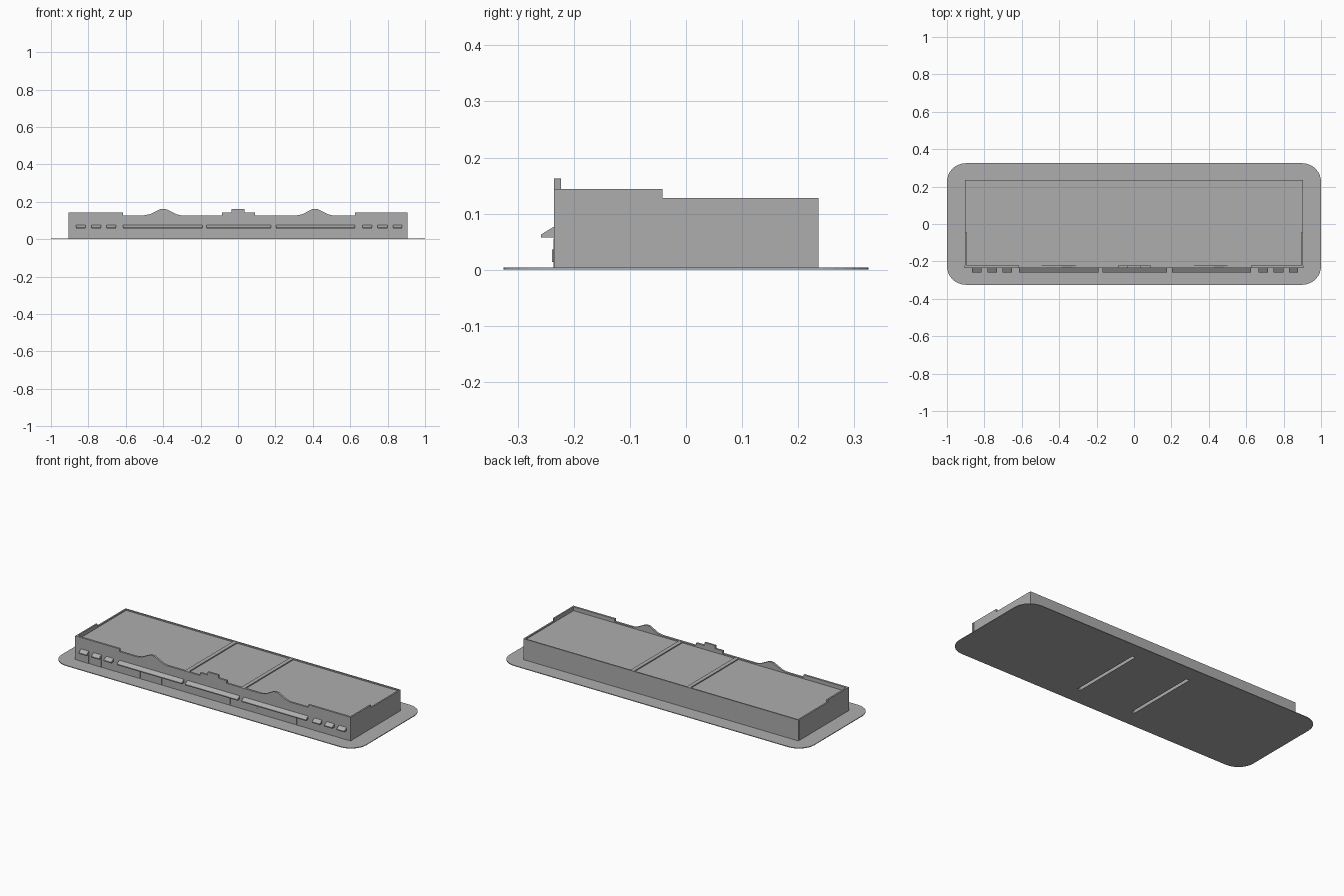
import bpy, bmesh, math

if "Cube" in bpy.data.objects:
    bpy.data.objects.remove(bpy.data.objects["Cube"])

def material(name, v):
    m = bpy.data.materials.new(name)
    m.diffuse_color = (v, v, v, 1)
    m.use_nodes = True
    m.node_tree.nodes["Principled BSDF"].inputs["Base Color"].default_value = m.diffuse_color
    return m

GREY = material("plain grey", 0.42)

def prism(name, pts, to3d, a, b):
    """Extrude a 2D outline from depth a to depth b."""
    bm = bmesh.new()
    lo = [bm.verts.new(to3d(u, v, a)) for u, v in pts]
    hi = [bm.verts.new(to3d(u, v, b)) for u, v in pts]
    bm.faces.new(lo)
    bm.faces.new(hi[::-1])
    n = len(pts)
    for i in range(n):
        j = (i + 1) % n
        bm.faces.new((lo[i], hi[i], hi[j], lo[j]))
    bmesh.ops.recalc_face_normals(bm, faces=bm.faces)
    me = bpy.data.meshes.new(name)
    bm.to_mesh(me)
    bm.free()
    me.materials.append(GREY)
    ob = bpy.data.objects.new(name, me)
    bpy.context.collection.objects.link(ob)
    return ob

def box(name, x0, x1, y0, y1, z0, z1):
    pts = [(x0, y0), (x1, y0), (x1, y1), (x0, y1)]
    return prism(name, pts, lambda u, v, w: (u, v, w), z0, z1)

G = 0.004            # pavement top
ROOF, RIM = 0.121, 0.128
HIGH = 0.144

# Pavement slab with rounded corners
R, steps, outline = 0.1, 8, []
for k, (sx, sy) in enumerate([(1, 1), (-1, 1), (-1, -1), (1, -1)]):
    for i in range(steps + 1):
        t = math.pi / 2 * (k + i / steps)
        outline.append((sx * (1 - R) + R * math.cos(t), sy * (0.325 - R) + R * math.sin(t)))
pavement = prism("pavement", outline, lambda u, v, w: (u, v, w), 0, G)

# Hollow party walls between the shops: slots open underneath
PARTY = [(-0.187, -0.167), (0.182, 0.202)]
for i, (a, b) in enumerate(PARTY):
    cut = box(f"slot_cutter_{i}", a, b, -0.222, 0.228, -0.02, 0.02)
    cut.hide_render = True
    cut.hide_viewport = False
    cut.display_type = 'WIRE'
    mod = pavement.modifiers.new("slot", 'BOOLEAN')
    mod.operation, mod.object, mod.solver = 'DIFFERENCE', cut, 'EXACT'
    box(f"party_wall_cap_{i}", a - 0.002, b + 0.002, -0.222, 0.23, 0.118, 0.127)
# bake the slots and remove the cutters
dg = bpy.context.evaluated_depsgraph_get()
baked = bpy.data.meshes.new_from_object(pavement.evaluated_get(dg))
pavement.modifiers.clear()
pavement.data = baked
for ob in list(bpy.data.objects):
    if ob.name.startswith("slot_cutter"):
        bpy.data.objects.remove(ob)

# Three shop volumes with flat roofs
edges = [-0.897, *PARTY[0], *PARTY[1], 0.897]
for i in range(3):
    box(f"shop_{i}", edges[2 * i], edges[2 * i + 1], -0.223, 0.229, G, ROOF)

# Back and side walls, raised towards the front
box("back_wall", -0.903, 0.903, 0.228, 0.236, G, RIM)
side = [(-0.223, G), (0.228, G), (0.228, RIM), (-0.042, RIM), (-0.042, HIGH), (-0.223, HIGH)]
for s, n in ((-1, "left"), (1, "right")):
    prism(f"{n}_wall", side, lambda u, v, w: (w, u, v), s * 0.895, s * 0.904)

# Front facade with stepped and gabled skyline
sky = [(-0.905, HIGH), (-0.615, HIGH), (-0.615, RIM), (-0.5, RIM), (-0.47, 0.134),
       (-0.415, 0.161), (-0.4, 0.163), (-0.385, 0.161), (-0.33, 0.134), (-0.305, RIM),
       (-0.085, RIM), (-0.085, HIGH), (-0.035, HIGH), (-0.035, 0.162),
       (0.035, 0.162), (0.035, HIGH), (0.09, HIGH), (0.09, RIM),
       (0.317, RIM), (0.345, 0.134), (0.397, 0.161), (0.412, 0.163), (0.427, 0.161),
       (0.48, 0.134), (0.505, RIM), (0.626, RIM), (0.626, HIGH), (0.905, HIGH)]
front = lambda u, v, w: (u, w, v)
prism("front_facade", [(-0.905, G)] + sky + [(0.905, G)], front, -0.235, -0.223)

# Sloped awnings over the shop fronts
slope = [(-0.235, 0.077), (-0.258, 0.063), (-0.258, 0.057), (-0.235, 0.057)]
small = [(-0.866, -0.815), (-0.784, -0.733), (-0.702, -0.652),
         (0.666, 0.717), (0.747, 0.798), (0.828, 0.878)]
wide = [(-0.615, -0.19), (-0.168, 0.176), (0.203, 0.626)]
for i, (a, b) in enumerate(small + wide):
    prism(f"awning_{i}", slope, lambda u, v, w: (w, u, v), a, b)

# Doors under small awnings, glazing panes under wide ones
for i, (a, b) in enumerate(small):
    box(f"door_{i}", a, b, -0.2365, -0.235, G, 0.056)
for i, (a, b) in enumerate(wide):
    n = 6
    step = (b - a) / n
    for k in range(n):
        box(f"pane_{i}_{k}", a + k * step + 0.004, a + (k + 1) * step - 0.004,
            -0.2365, -0.235, 0.009, 0.052)

# Door handle
box("door_handle", 0.288, 0.294, -0.239, -0.2365, 0.014, 0.036)
